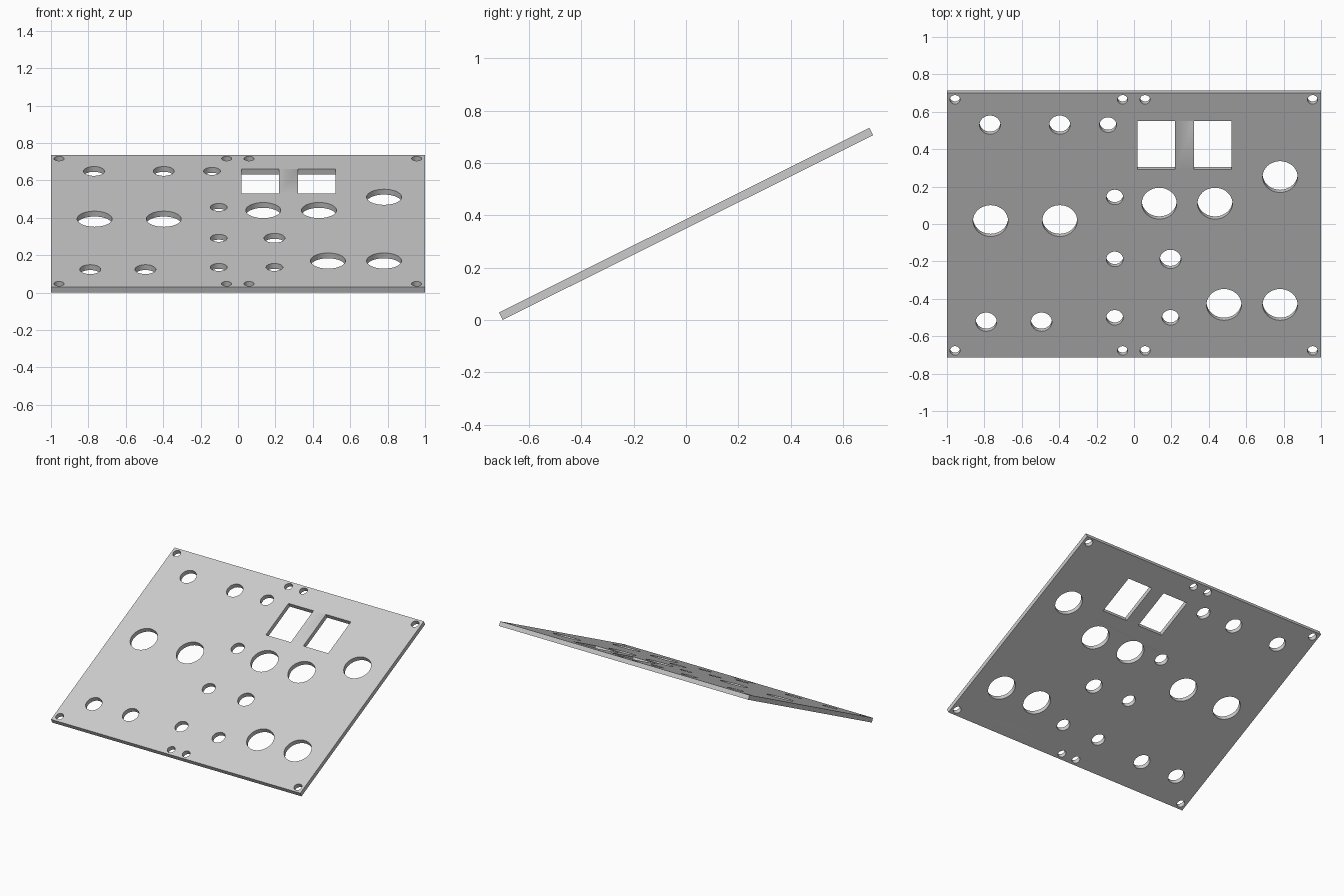
import bpy, bmesh, math
from mathutils import Matrix

cube = bpy.data.objects.get("Cube")
if cube:
    bpy.data.objects.remove(cube, do_unlink=True)

LENGTH, THICK, TILT = 1.581, 0.032, math.radians(26.5)

# Round holes grouped by radius, as (x, distance up the slope)
HOLES = {
    0.0935: [(-0.767, 0.027), (-0.397, 0.027), (0.135, 0.131), (0.433, 0.131),
             (0.781, 0.29), (0.481, -0.474), (0.781, -0.474)],
    0.056: [(-0.77, 0.6), (-0.397, 0.6), (0.195, -0.202),
            (-0.79, -0.577), (-0.495, -0.577)],
    0.045: [(-0.139, 0.6), (-0.103, 0.168), (-0.103, -0.202),
            (-0.103, -0.551), (0.195, -0.551)],
    0.027: [(x, v) for x in (-0.957, -0.061, 0.059, 0.955) for v in (-0.749, 0.751)],
}

outline = bpy.data.curves.new("panel_outline", "CURVE")
outline.dimensions = "2D"
outline.fill_mode = "BOTH"
outline.extrude = THICK / 2


def add_loop(points):
    spline = outline.splines.new("POLY")
    spline.points.add(len(points) - 1)
    for p, (x, y) in zip(spline.points, points):
        p.co = (x, y, 0, 1)
    spline.use_cyclic_u = True


def add_rect(x0, x1, y0, y1):
    add_loop([(x0, y0), (x1, y0), (x1, y1), (x0, y1)])


def add_circle(x, y, r, sides=40):
    angles = [2 * math.pi * i / sides for i in range(sides)]
    add_loop([(x + r * math.cos(a), y + r * math.sin(a)) for a in angles])


# Plate edge, two rectangular windows, round holes
add_rect(-1, 1, -LENGTH / 2, LENGTH / 2)
for left in (0.02, 0.32):
    add_rect(left, left + 0.2, 0.333, 0.623)
for radius, centres in HOLES.items():
    for x, y in centres:
        add_circle(x, y, radius)

# Turn the filled outline into a tilted solid plate
helper = bpy.data.objects.new("outline_helper", outline)
bpy.context.collection.objects.link(helper)
bpy.context.view_layer.update()
mesh = bpy.data.meshes.new_from_object(
    helper.evaluated_get(bpy.context.evaluated_depsgraph_get()))
bpy.data.objects.remove(helper, do_unlink=True)

bm = bmesh.new()
bm.from_mesh(mesh)
bmesh.ops.remove_doubles(bm, verts=bm.verts, dist=0.0005)
bmesh.ops.recalc_face_normals(bm, faces=bm.faces)
bm.transform(Matrix.Rotation(TILT, 4, "X"))
lowest = min(v.co.z for v in bm.verts)
bm.transform(Matrix.Translation((0, 0, -lowest)))
bm.to_mesh(mesh)
bm.free()

panel = bpy.data.objects.new("control_panel", mesh)
bpy.context.collection.objects.link(panel)

# Plain grey finish
grey = bpy.data.materials.new("panel_grey")
grey.use_nodes = True
grey.diffuse_color = (0.6, 0.6, 0.6, 1)
grey.node_tree.nodes["Principled BSDF"].inputs["Base Color"].default_value = (0.6, 0.6, 0.6, 1)
mesh.materials.clear()
mesh.materials.append(grey)

bpy.ops.object.select_all(action="DESELECT")
panel.select_set(True)
bpy.context.view_layer.objects.active = panel
bpy.ops.object.shade_smooth_by_angle(angle=math.radians(30))
